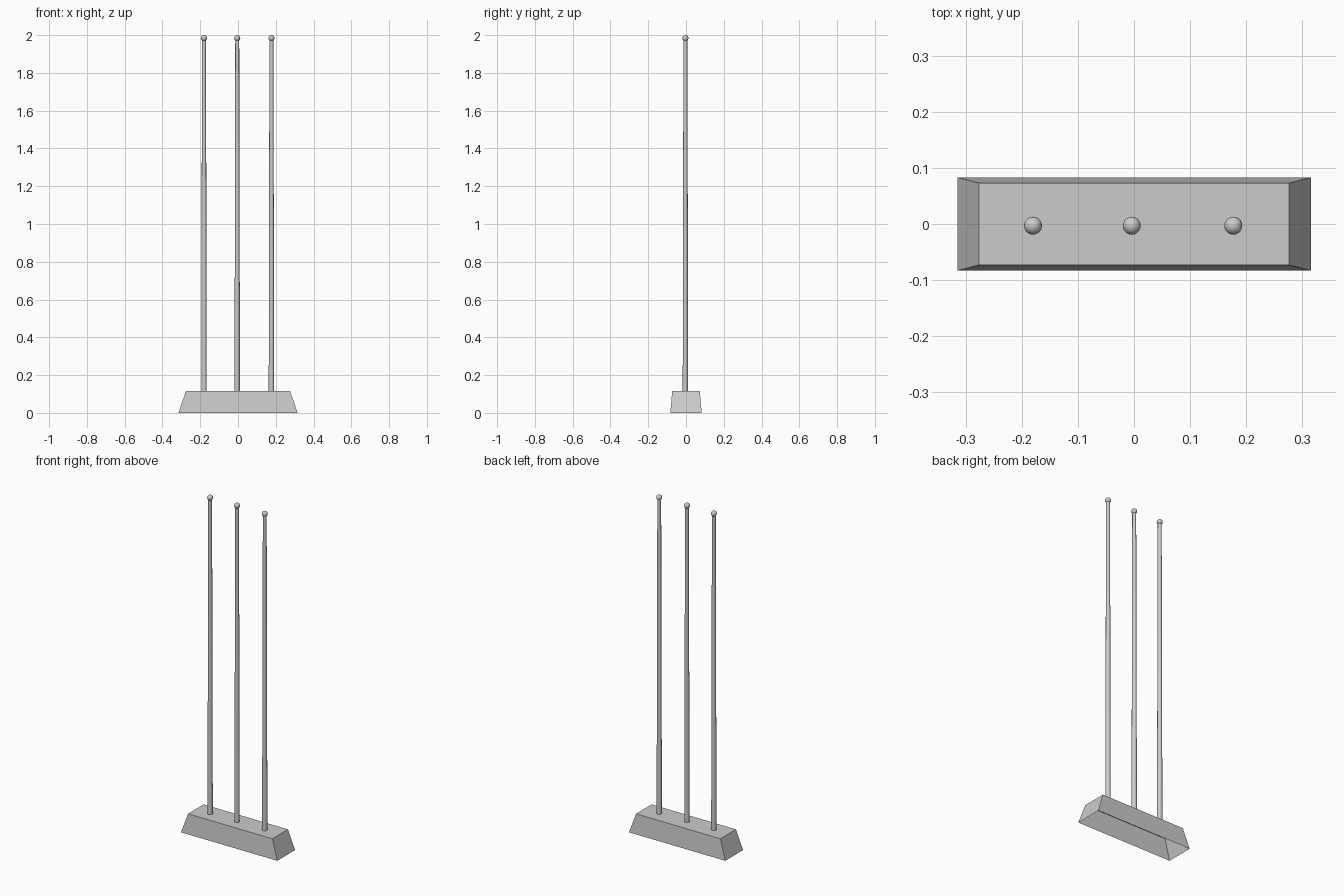
import bpy
import bmesh
from mathutils import Vector

cube = bpy.data.objects.get("Cube")
if cube:
    bpy.data.objects.remove(cube, do_unlink=True)

BASE_H = 0.116
BALL_R = 0.016
BALL_Z = 2 - BALL_R
POLE_Y = -0.003

grey = bpy.data.materials.new("light_grey")
grey.use_nodes = True
colour = (0.6, 0.6, 0.6, 1)
grey.diffuse_color = colour
grey.node_tree.nodes["Principled BSDF"].inputs["Base Color"].default_value = colour


def add_object(name, bm, smooth=False):
    """Turn a bmesh into a named grey object."""
    mesh = bpy.data.meshes.new(name)
    for face in bm.faces:
        face.smooth = smooth and len(face.verts) < 5
    bm.to_mesh(mesh)
    bm.free()
    mesh.materials.append(grey)
    obj = bpy.data.objects.new(name, mesh)
    bpy.context.collection.objects.link(obj)
    return obj


# Base: a flared box, hollow and open underneath
bm = bmesh.new()
bmesh.ops.create_cube(bm, size=2)
for v in bm.verts:
    half_x, half_y = (0.276, 0.073) if v.co.z > 0 else (0.315, 0.083)
    v.co = Vector((v.co.x * half_x, v.co.y * half_y, BASE_H if v.co.z > 0 else 0))
bm.normal_update()
underside = [f for f in bm.faces if f.normal.z < -0.9]
bmesh.ops.delete(bm, geom=underside, context="FACES_ONLY")
add_object("base", bm)

# Three tapered poles, each with a ball on the tip
for side, x in (("right", -0.18), ("middle", -0.004), ("left", 0.177)):
    bm = bmesh.new()
    bmesh.ops.create_cone(bm, cap_ends=True, segments=16, radius1=0.0145,
                          radius2=0.0105, depth=BALL_Z - BASE_H)
    pole = add_object(side + "_pole", bm, smooth=True)
    pole.location = (x, POLE_Y, (BALL_Z + BASE_H) / 2)

    bm = bmesh.new()
    bmesh.ops.create_uvsphere(bm, u_segments=20, v_segments=12, radius=BALL_R)
    ball = add_object(side + "_ball", bm, smooth=True)
    ball.location = (x, POLE_Y, BALL_Z)
